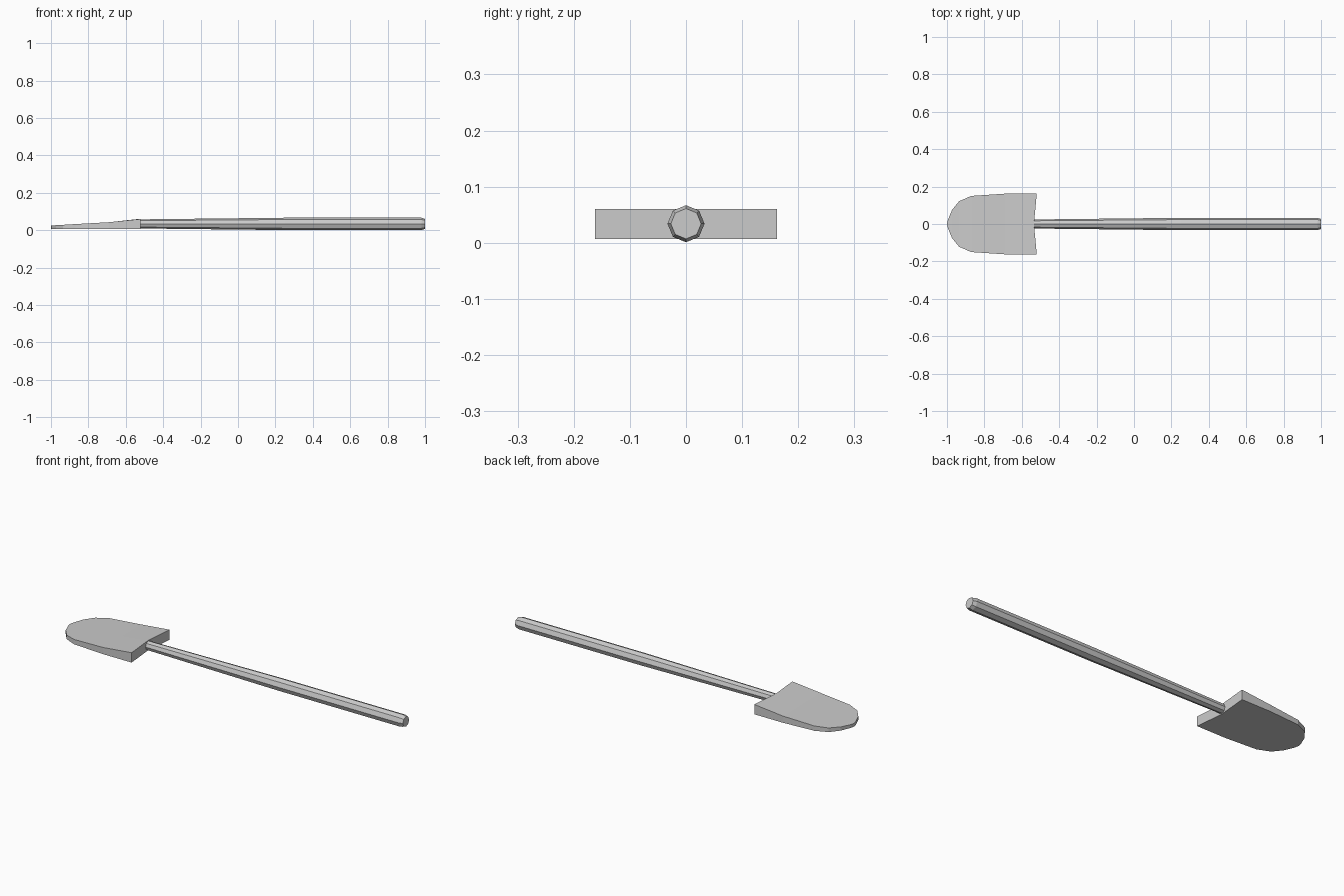
import bpy, bmesh
from math import cos, sin, pi

cube = bpy.data.objects.get("Cube")
if cube:
    bpy.data.objects.remove(cube, do_unlink=True)

grey = bpy.data.materials.new("light_grey")
grey.use_nodes = True
COLOR = (0.6, 0.6, 0.6, 1)
grey.diffuse_color = COLOR
grey.node_tree.nodes["Principled BSDF"].inputs["Base Color"].default_value = COLOR


def loft(name, rings):
    """Join closed rings of points into a capped solid."""
    bm = bmesh.new()
    loops = [[bm.verts.new(p) for p in ring] for ring in rings]
    n = len(loops[0])
    for a, b in zip(loops, loops[1:]):
        for i in range(n):
            j = (i + 1) % n
            bm.faces.new((a[i], a[j], b[j], b[i]))
    bm.faces.new(loops[0][::-1])
    bm.faces.new(loops[-1])
    bmesh.ops.recalc_face_normals(bm, faces=bm.faces)
    mesh = bpy.data.meshes.new(name)
    bm.to_mesh(mesh)
    bm.free()
    mesh.materials.append(grey)
    obj = bpy.data.objects.new(name, mesh)
    bpy.context.collection.objects.link(obj)
    return obj


# Blade: edge x, centre x, half width, top height
stations = [
    (-0.995, -1.0, 0.022, 0.025),
    (-0.973, -0.973, 0.075, 0.027),
    (-0.935, -0.935, 0.122, 0.029),
    (-0.87, -0.87, 0.15, 0.033),
    (-0.69, -0.69, 0.162, 0.043),
    (-0.52, -0.535, 0.162, 0.06),
]
BOTTOM = 0.007
loft("blade", [
    [(xe, -w, BOTTOM), (xc, 0, BOTTOM), (xe, w, BOTTOM),
     (xe, w, top), (xc, 0, top), (xe, -w, top)]
    for xe, xc, w, top in stations])

# Handle: tapered eight-sided pole with a chamfered end
profile = [(-0.55, 0.024), (0.25, 0.033), (0.98, 0.033), (1.0, 0.027)]
loft("handle", [
    [(x, r * cos(i * pi / 4), 0.034 + r * sin(i * pi / 4)) for i in range(8)]
    for x, r in profile])
